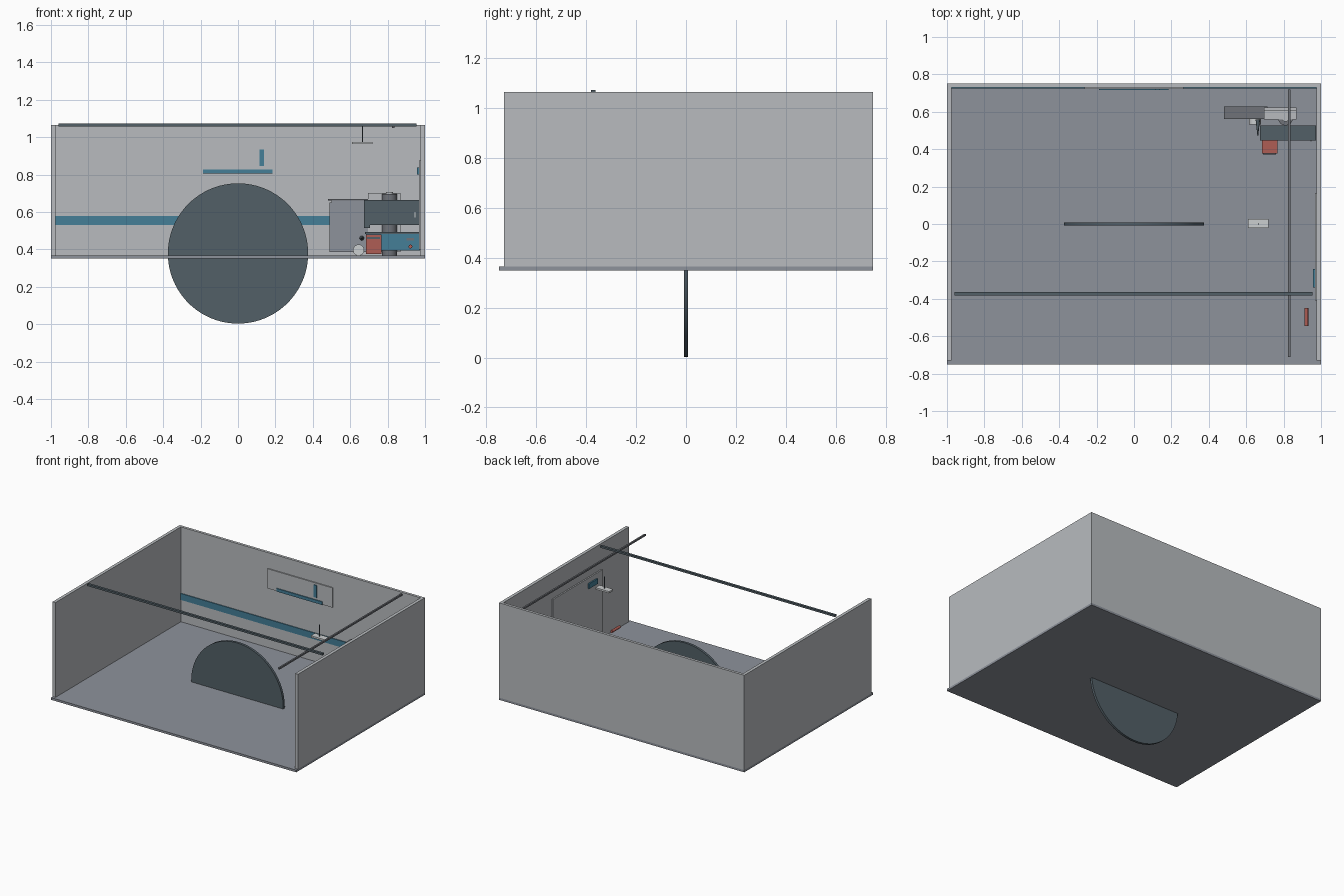
import bpy
import math


def material(name, rgb):
    m = bpy.data.materials.new(name)
    m.diffuse_color = (*rgb, 1)
    return m


WALL = material("wall grey", (0.48, 0.50, 0.52))
FLOOR = material("floor grey", (0.27, 0.29, 0.33))
DARK = material("dark slate", (0.085, 0.115, 0.135))
BLUE = material("teal blue", (0.058, 0.21, 0.31))
RED = material("brick red", (0.43, 0.11, 0.09))
STEEL = material("steel grey", (0.16, 0.17, 0.19))
WHITE = material("pale grey", (0.60, 0.62, 0.63))


def finish(name, mat):
    o = bpy.context.object
    o.name = name
    o.data.materials.append(mat)
    return o


def box(name, x, y, z, mat):
    """Box from (min, max) pairs on each axis."""
    bpy.ops.mesh.primitive_cube_add(size=1, location=[(a + b) / 2 for a, b in (x, y, z)])
    o = finish(name, mat)
    o.scale = [b - a for a, b in (x, y, z)]
    bpy.ops.object.transform_apply(location=False, rotation=False, scale=True)
    return o


def cylinder(name, centre, radius, depth, axis, mat, sides=24, tip=None):
    rot = {"x": (0, math.pi / 2, 0), "y": (math.pi / 2, 0, 0), "z": (0, 0, 0)}[axis]
    bpy.ops.mesh.primitive_cone_add(vertices=sides, radius1=radius,
                                    radius2=radius if tip is None else tip,
                                    depth=depth, location=centre, rotation=rot)
    o = finish(name, mat)
    bpy.ops.object.shade_smooth_by_angle()
    return o


# Room shell, open at the front and top
box("floor", (-1, 1), (-0.75, 0.75), (0.35, 0.366), FLOOR)
box("back_wall", (-1, 1), (0.73, 0.75), (0.366, 1.065), WALL)
for side, a in (("left", -1), ("right", 0.977)):
    box(side + "_wall", (a, a + 0.023), (-0.73, 0.73), (0.366, 1.065), WALL)

# Large upright disc through the floor
cylinder("centre_disc", (0, 0, 0.378), 0.375, 0.018, "y", DARK, 96)

# Overhead rails
box("cross_rail", (-0.96, 0.955), (-0.381, -0.363), (1.058, 1.072), DARK)
box("side_rail", (0.824, 0.836), (-0.71, 0.72), (1.048, 1.06), STEEL)

# Hanging lamp
box("lamp_plate", (0.61, 0.72), (-0.022, 0.026), (0.962, 0.975), WHITE)
cylinder("lamp_stem", (0.665, 0, 1.018), 0.003, 0.087, "z", DARK, 8)

# Back wall stripe and display board
box("wall_stripe", (-0.977, 0.977), (0.724, 0.73), (0.53, 0.577), BLUE)
box("board", (-0.265, 0.265), (0.722, 0.73), (0.805, 0.95), WALL)
box("board_bar", (-0.188, 0.185), (0.716, 0.722), (0.805, 0.828), BLUE)
box("board_mark", (0.115, 0.14), (0.717, 0.722), (0.845, 0.935), BLUE)

# Right wall panel with cap, tag and small red cylinder
box("side_panel", (0.969, 0.977), (-0.41, 0.165), (0.40, 0.84), WALL)
box("side_panel_cap", (0.967, 0.977), (-0.41, 0.165), (0.84, 0.875), WALL)
box("side_tag", (0.957, 0.967), (-0.34, -0.24), (0.80, 0.838), BLUE)
cylinder("red_canister", (0.922, -0.497, 0.415), 0.01, 0.095, "y", RED, 16)

# Cabinets in the back right corner
box("upper_cabinet", (0.675, 0.972), (0.447, 0.527), (0.53, 0.665), DARK)
box("cabinet_handle", (0.944, 0.95), (0.441, 0.447), (0.57, 0.60), WHITE)
box("cabinet_foot", (0.675, 0.705), (0.45, 0.52), (0.515, 0.53), DARK)
box("lower_cabinet", (0.685, 0.972), (0.452, 0.527), (0.395, 0.482), BLUE)
box("counter", (0.68, 0.972), (0.449, 0.527), (0.482, 0.492), DARK)
box("slot", (0.90, 0.942), (0.447, 0.452), (0.447, 0.461), STEEL)
box("red_drawer", (0.685, 0.768), (0.378, 0.449), (0.375, 0.48), RED)
box("drawer_handle", (0.69, 0.76), (0.372, 0.378), (0.455, 0.465), DARK)

# Machines behind the cabinets
box("short_machine", (0.49, 0.705), (0.565, 0.622), (0.385, 0.65), FLOOR)
box("machine_lid", (0.482, 0.713), (0.562, 0.628), (0.66, 0.668), STEEL)
box("machine_neck", (0.50, 0.695), (0.57, 0.618), (0.65, 0.66), FLOOR)
box("tall_machine", (0.695, 0.87), (0.56, 0.61), (0.385, 0.70), WALL)
box("tall_machine_back", (0.695, 0.87), (0.61, 0.622), (0.385, 0.69), WALL)
cylinder("dial_post", (0.81, 0.567, 0.53), 0.04, 0.33, "z", STEEL, 24)
cylinder("dial_core", (0.81, 0.567, 0.70), 0.02, 0.012, "z", WALL, 24)
cylinder("white_knob", (0.645, 0.55, 0.396), 0.03, 0.035, "y", WHITE, 24)
cylinder("dark_spike", (0.662, 0.515, 0.46), 0.012, 0.09, "y", DARK, 16, tip=0.002)
